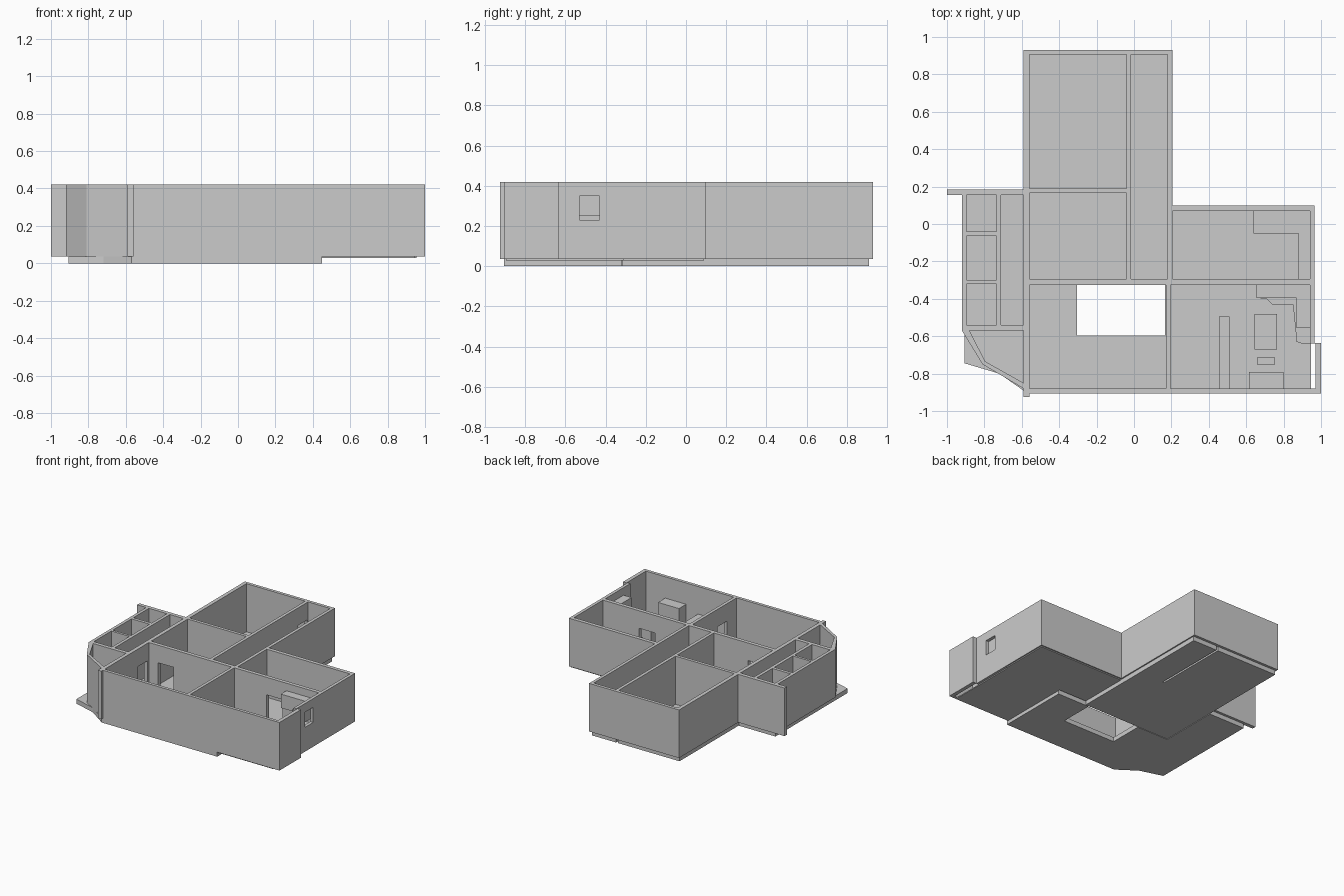
import bpy, bmesh

if "Cube" in bpy.data.objects:
    bpy.data.objects.remove(bpy.data.objects["Cube"])

FLOOR, TOP = 0.036, 0.42


def rect(x0, x1, y0, y1):
    return [(x0, y0), (x1, y0), (x1, y1), (x0, y1)]


def prisms(name, items):
    """One object made of vertical prisms: (plan polygon, bottom z, top z)."""
    bm = bmesh.new()
    for poly, z0, z1 in items:
        base = bm.faces.new([bm.verts.new((x, y, z0)) for x, y in poly])
        ext = bmesh.ops.extrude_face_region(bm, geom=[base])
        for v in ext["geom"]:
            if isinstance(v, bmesh.types.BMVert):
                v.co.z = z1
    bmesh.ops.recalc_face_normals(bm, faces=bm.faces)
    mesh = bpy.data.meshes.new(name)
    bm.to_mesh(mesh)
    bm.free()
    ob = bpy.data.objects.new(name, mesh)
    bpy.context.collection.objects.link(ob)
    return ob


def cut(target, cutter):
    mod = target.modifiers.new("cut", "BOOLEAN")
    mod.operation, mod.solver, mod.object = "DIFFERENCE", "EXACT", cutter
    bpy.context.view_layer.objects.active = target
    bpy.ops.object.modifier_apply(modifier=mod.name)
    bpy.data.objects.remove(cutter)


# Wall block following the outer plan
outline = [(-.59, -.925), (-.56, -.925), (-.56, -.905), (1, -.905), (1, -.635),
           (.965, -.635), (.965, .10), (.205, .10), (.205, .93), (-.59, .93),
           (-.59, .185), (-1, .185), (-1, .155), (-.92, .155), (-.92, -.57),
           (-.81, -.75), (-.59, -.88)]
walls = prisms("walls", [(outline, FLOOR, TOP)])

# Rooms hollowed out of the block
rooms = [
    rect(-.56, -.04, .19, .905),       # back room
    rect(-.56, -.04, -.295, .165),     # middle room
    rect(-.015, .18, -.295, .905),     # corridor
    rect(.205, .94, -.295, .07),       # right room
    rect(-.56, .17, -.88, -.325),      # front room
    [(.195, -.88), (.97, -.88), (.97, -.64), (.94, -.64), (.94, -.325), (.195, -.325)],
    rect(-.895, -.735, -.04, .155),    # small left rooms
    rect(-.895, -.735, -.30, -.065),
    rect(-.895, -.735, -.54, -.32),
    rect(-.71, -.59, -.54, .155),      # left passage
    [(-.88, -.57), (-.795, -.735), (-.59, -.85), (-.59, -.57)],
]
cut(walls, prisms("room_cutter", [(r, -.1, .6) for r in rooms]))

# Door and window openings
doors = [
    rect(-.60, -.55, -.46, -.34),
    rect(-.48, -.34, -.34, -.28),
    rect(.03, .13, -.34, -.28),
    rect(.48, .62, -.34, -.28),
    rect(.16, .205, -.76, -.64),
    rect(-.05, -.005, .78, .89),
]
openings = [(d, -.05, .28) for d in doors]
openings.append((rect(.93, .98, -.53, -.43), .23, .35))
cut(walls, prisms("opening_cutter", openings))

# Thick floor slabs; the front one is notched by the courtyard opening
prisms("front_floor", [([(-.905, -.32), (-.905, -.745), (-.72, -.80), (-.57, -.905),
                         (.45, -.905), (.45, -.32), (.165, -.32), (.165, -.595),
                         (-.305, -.595), (-.305, -.32)], 0, FLOOR)])
prisms("back_floor", [([(-.58, -.315), (.195, -.315), (.195, .91), (-.02, .91),
                        (-.02, .30), (-.035, .30), (-.035, .91), (-.58, .91)], 0, FLOOR)])
prisms("left_floor", [(rect(-.905, -.585, -.32, .165), 0, FLOOR)])

# Thin floors on the right side
prisms("right_floor", [(rect(.20, .955, -.31, .09), .028, FLOOR),
                       (rect(.45, .945, -.895, -.31), .028, FLOOR)])

# Kitchen counter and the cabinets above it
prisms("kitchen_counter", [([(.655, -.325), (.655, -.395), (.71, -.40), (.74, -.43),
                             (.85, -.43), (.87, -.63), (.90, -.64), (.94, -.64),
                             (.94, -.325)], FLOOR, .16)])
prisms("upper_cabinets", [([(.655, -.325), (.655, -.395), (.87, -.395), (.87, -.555),
                            (.94, -.555), (.94, -.325)], .25, .36)])

# Loose furniture
prisms("kitchen_island", [(rect(.645, .765, -.67, -.48), FLOOR, .18)])
prisms("bench", [(rect(.66, .75, -.755, -.71), FLOOR, .12)])
prisms("front_cabinet", [(rect(.615, .80, -.88, -.79), FLOOR, .25)])
prisms("bar_divider", [(rect(.455, .51, -.88, -.495), FLOOR, .20)])
prisms("raised_floor_step", [([(.195, -.325), (.195, -.88), (.435, -.88), (.43, -.477),
                               (.297, -.477), (.297, -.325)], FLOOR, .042)])
prisms("side_room_counter", [([(.64, .07), (.64, -.05), (.88, -.05), (.88, -.295),
                               (.94, -.295), (.94, .07)], FLOOR, .16)])
